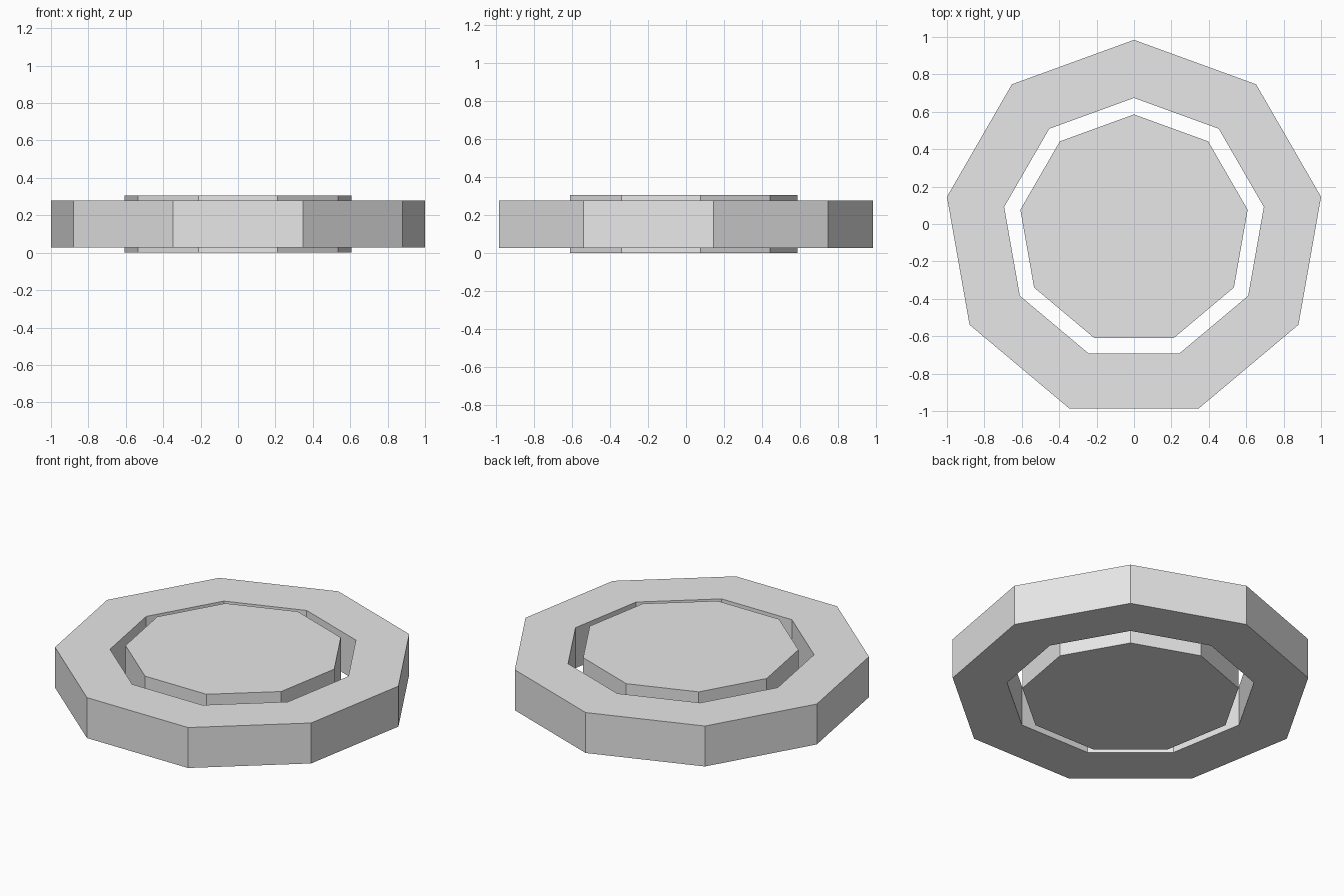
import bpy
import bmesh
from math import sin, cos, pi

if "Cube" in bpy.data.objects:
    bpy.data.objects.remove(bpy.data.objects["Cube"], do_unlink=True)

SIDES = 9
CENTRE_Y = -0.031

grey = bpy.data.materials.new("light_grey")
grey.use_nodes = True
colour = (0.8, 0.8, 0.8, 1)
grey.diffuse_color = colour
grey.node_tree.nodes["Principled BSDF"].inputs["Base Color"].default_value = colour


def polygon(bm, radius, z):
    """Loop of vertices with one corner pointing to the back."""
    turns = [2 * pi * i / SIDES for i in range(SIDES)]
    return [bm.verts.new((-radius * sin(a), CENTRE_Y + radius * cos(a), z)) for a in turns]


def bridge(bm, lower, upper):
    for i in range(SIDES):
        j = (i + 1) % SIDES
        bm.faces.new((lower[i], lower[j], upper[j], upper[i]))


def finish(bm, name):
    bmesh.ops.recalc_face_normals(bm, faces=bm.faces)
    mesh = bpy.data.meshes.new(name)
    bm.to_mesh(mesh)
    bm.free()
    mesh.materials.append(grey)
    obj = bpy.data.objects.new(name, mesh)
    bpy.context.collection.objects.link(obj)


# Outer ring: rectangular section swept round the nine sides
bm = bmesh.new()
section = [(1.0154, 0.027), (1.0154, 0.278), (0.705, 0.278), (0.705, 0.027)]
loops = [polygon(bm, r, z) for r, z in section]
for k in range(4):
    bridge(bm, loops[k], loops[(k + 1) % 4])
finish(bm, "outer_ring")

# Inner disc: slightly taller solid plate floating in the ring
bm = bmesh.new()
bottom, top = polygon(bm, 0.617, 0), polygon(bm, 0.617, 0.305)
bridge(bm, bottom, top)
bm.faces.new(bottom)
bm.faces.new(top)
finish(bm, "inner_disc")
